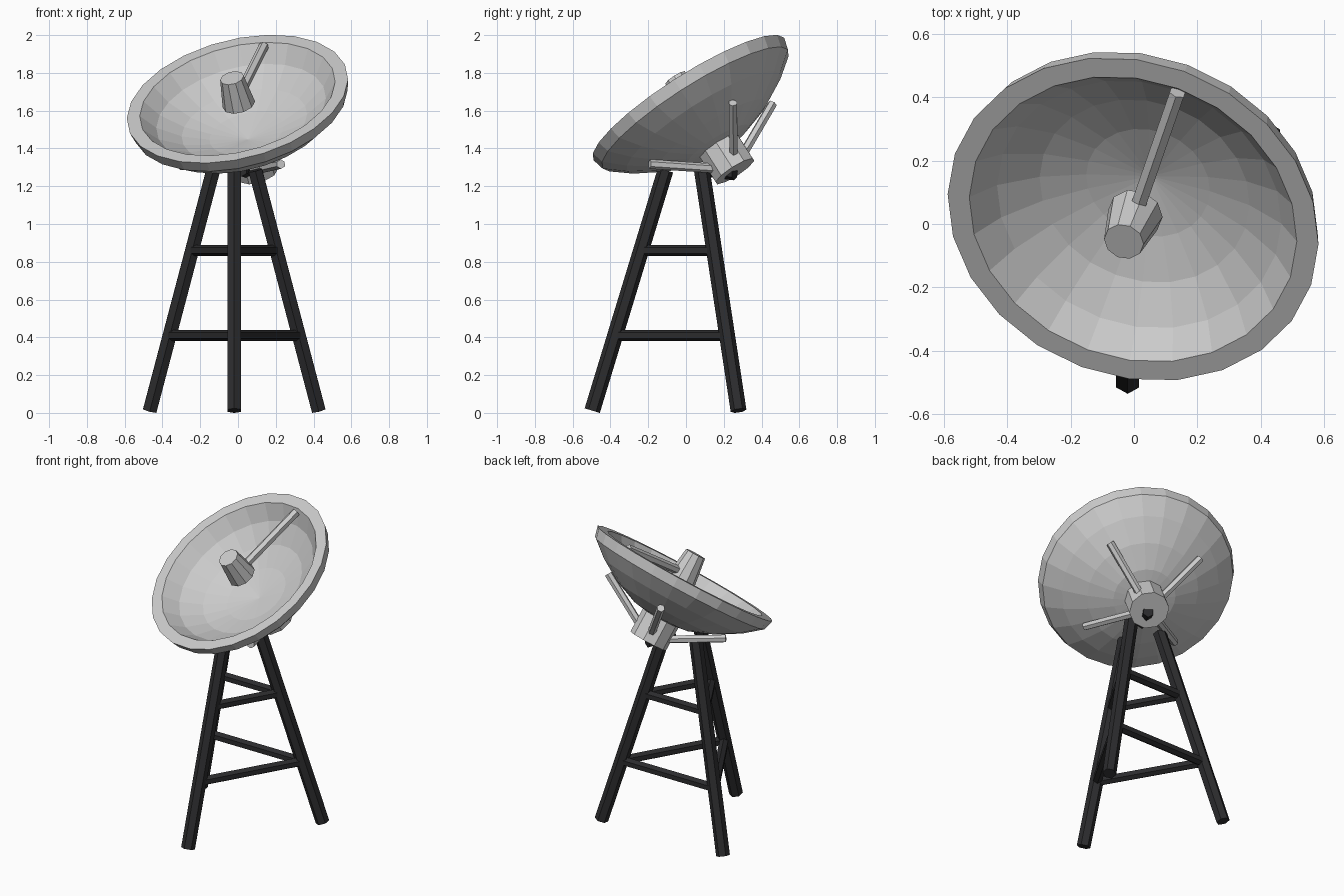
import bpy, bmesh, math
from mathutils import Vector, Quaternion

if "Cube" in bpy.data.objects:
    bpy.data.objects.remove(bpy.data.objects["Cube"])

dark = bpy.data.materials.new("dark_metal")
dark.diffuse_color = (0.025, 0.025, 0.027, 1)
dark.use_nodes = True
dark.node_tree.nodes["Principled BSDF"].inputs["Base Color"].default_value = dark.diffuse_color

# Dish frame: rim centre, facing direction
C = Vector((-.003, 0.015, 1.662))
N = Vector((-0.215, -0.525, 0.825)).normalized()
ROT = N.to_track_quat('Z', 'Y') @ Quaternion((0, 0, 1), math.radians(2.5))


def on_axis(depth):
    return C - N * depth


def make(name, bm, mat=None):
    bmesh.ops.recalc_face_normals(bm, faces=bm.faces)
    me = bpy.data.meshes.new(name)
    bm.to_mesh(me)
    bm.free()
    ob = bpy.data.objects.new(name, me)
    bpy.context.collection.objects.link(ob)
    if mat:
        me.materials.append(mat)
    return ob


def tube(name, a, b, r1, r2=None, sides=6, mat=None):
    a, b = Vector(a), Vector(b)
    bm = bmesh.new()
    bmesh.ops.create_cone(bm, cap_ends=True, segments=sides, radius1=r1,
                          radius2=r1 if r2 is None else r2, depth=(b - a).length)
    ob = make(name, bm, mat)
    ob.rotation_mode = 'QUATERNION'
    ob.rotation_quaternion = (b - a).to_track_quat('Z', 'Y')
    ob.location = (a + b) / 2
    return ob


# Dish: closed profile (radius, depth) spun round its axis
profile = [(0, .26), (.20, .22), (.34, .17), (.46, .09), (.53, 0), (.60, 0),
           (.583, .065), (.48, .15), (.34, .235), (.19, .295), (0, .325)]
bm = bmesh.new()
vs = [bm.verts.new((r, 0, -d)) for r, d in profile]
es = [bm.edges.new(p) for p in zip(vs, vs[1:])]
bmesh.ops.spin(bm, geom=vs + es, cent=(0, 0, 0), axis=(0, 0, 1),
               angle=math.tau, steps=24)
bmesh.ops.remove_doubles(bm, verts=bm.verts, dist=1e-4)
dish = make("dish", bm)
dish.rotation_mode = 'QUATERNION'
dish.rotation_quaternion = ROT
dish.location = C

# Feed horn and its support arm
tube("feed_horn", on_axis(.035), on_axis(-.135), .088, .064, 10)
tube("feed_arm", C + Vector((.015, .04, .03)), C + Vector((.14, .40, .28)), .027)

# Hub behind the dish with four struts to the bowl
tube("hub", on_axis(.29), on_axis(.465), .122, sides=10)
s1 = Vector((.446, -.81, -.384))
s1 = (s1 - N * s1.dot(N)).normalized()
s2 = N.cross(s1)
for i, s in enumerate((s1, s2, -s1, -s2)):
    tube(f"hub_strut_{i + 1}", on_axis(.415) + s * .07, on_axis(.225) + s * .405, .025)

# Tripod
CX, CY = -.02, .02


def leg_point(i, z):
    r = .52 - .39 * z / 1.28
    a = math.radians(-90 + 120 * i)
    return Vector((CX + r * math.cos(a), CY + r * math.sin(a), z))


for i in range(3):
    tube(f"leg_{i + 1}", leg_point(i, .012), leg_point(i, 1.285), .042, mat=dark)
    for z in (.41, .86):
        tube(f"brace_{i + 1}_{z}", leg_point(i, z), leg_point((i + 1) % 3, z),
             .03, mat=dark)

# Mount arm from the tripod head through the hub
tube("mount_arm", (.02, .10, 1.285), (.105, .258, 1.265), .034, mat=dark)
